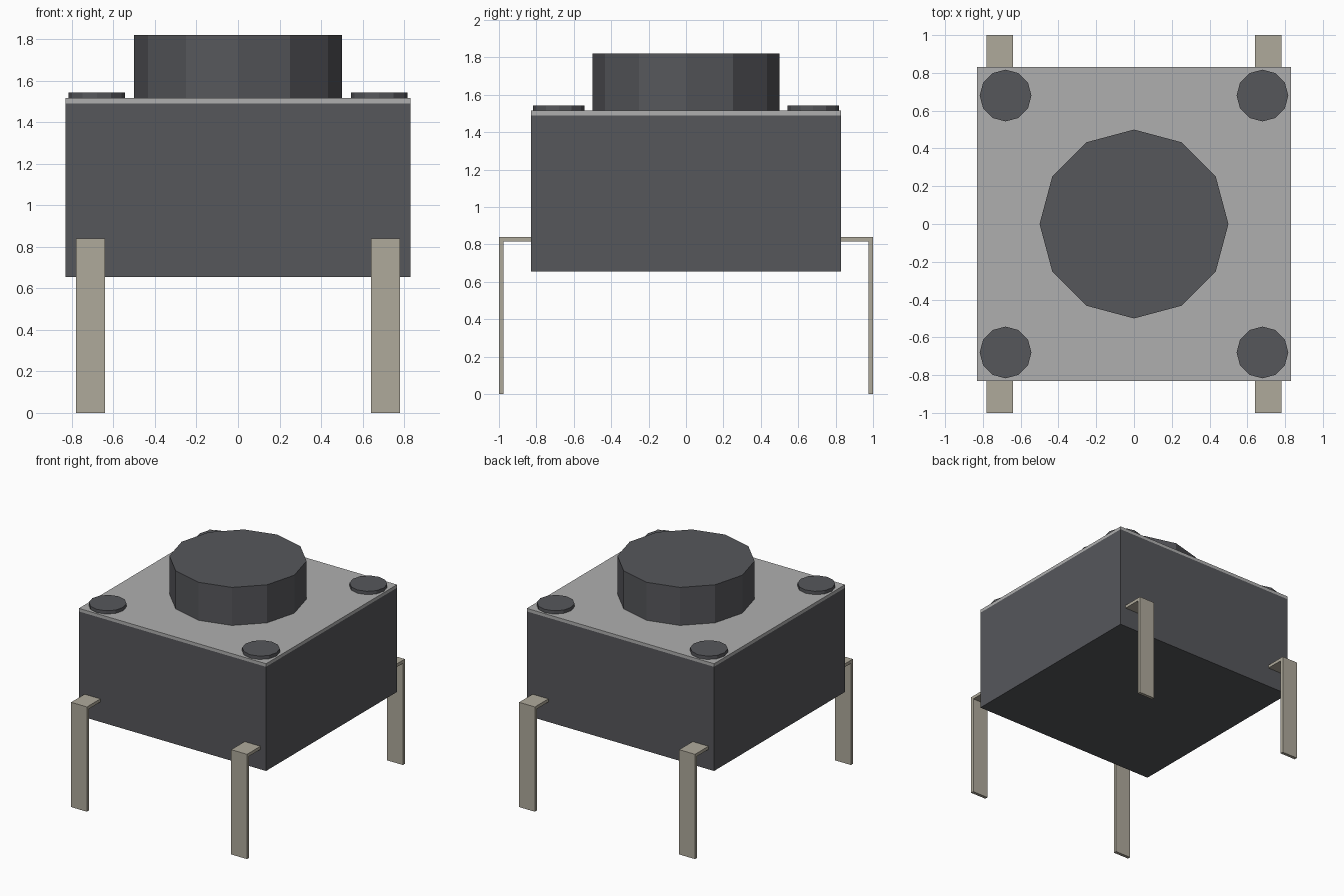
import bpy, bmesh, math
from mathutils import Vector

if "Cube" in bpy.data.objects:
    bpy.data.objects.remove(bpy.data.objects["Cube"])


def material(name, rgb):
    m = bpy.data.materials.new(name)
    m.diffuse_color = (*rgb, 1)
    m.use_nodes = True
    m.node_tree.nodes["Principled BSDF"].inputs["Base Color"].default_value = m.diffuse_color
    return m


DARK = material("dark_plastic", (0.093, 0.095, 0.105))
STEEL = material("steel", (0.43, 0.43, 0.43))
TIN = material("tinned_metal", (0.43, 0.40, 0.33))


def finish(name, bm, mat, mirror=False):
    bmesh.ops.recalc_face_normals(bm, faces=bm.faces)
    mesh = bpy.data.meshes.new(name)
    bm.to_mesh(mesh)
    bm.free()
    mesh.materials.append(mat)
    ob = bpy.data.objects.new(name, mesh)
    bpy.context.collection.objects.link(ob)
    if mirror:
        mod = ob.modifiers.new("four_corners", 'MIRROR')
        mod.use_axis = (True, True, False)
        mod.use_mirror_merge = False
    return ob


def prism(name, outline, offset, mat, mirror=False):
    """Extrude a closed outline of 3D points along an offset."""
    bm = bmesh.new()
    face = bm.faces.new([bm.verts.new(p) for p in outline])
    ext = bmesh.ops.extrude_face_region(bm, geom=[face], use_keep_orig=True)
    verts = [v for v in ext["geom"] if isinstance(v, bmesh.types.BMVert)]
    bmesh.ops.translate(bm, verts=verts, vec=Vector(offset))
    return finish(name, bm, mat, mirror)


def square(half, z):
    return [(-half, -half, z), (half, -half, z), (half, half, z), (-half, half, z)]


def ring(x, y, z, r, sides=12):
    return [(x + r * math.cos(i * math.tau / sides),
             y + r * math.sin(i * math.tau / sides), z) for i in range(sides)]


# Housing and its metal cover plate
prism("housing", square(0.83, 0.655), (0, 0, 0.835), DARK)
prism("cover_plate", square(0.83, 1.49), (0, 0, 0.025), STEEL)

# Push button and the four corner rivets
prism("push_button", ring(0, 0, 1.515, 0.5), (0, 0, 0.305), DARK)
prism("corner_rivets", ring(0.68, 0.68, 1.515, 0.137), (0, 0, 0.027), DARK, mirror=True)

# Four bent pins, an L profile in the y-z plane
pin = [(0.83, 0.84), (1.0, 0.84), (1.0, 0), (0.975, 0), (0.975, 0.815), (0.83, 0.815)]
prism("pins", [(0.64, y, z) for y, z in pin], (0.14, 0, 0), TIN, mirror=True)
